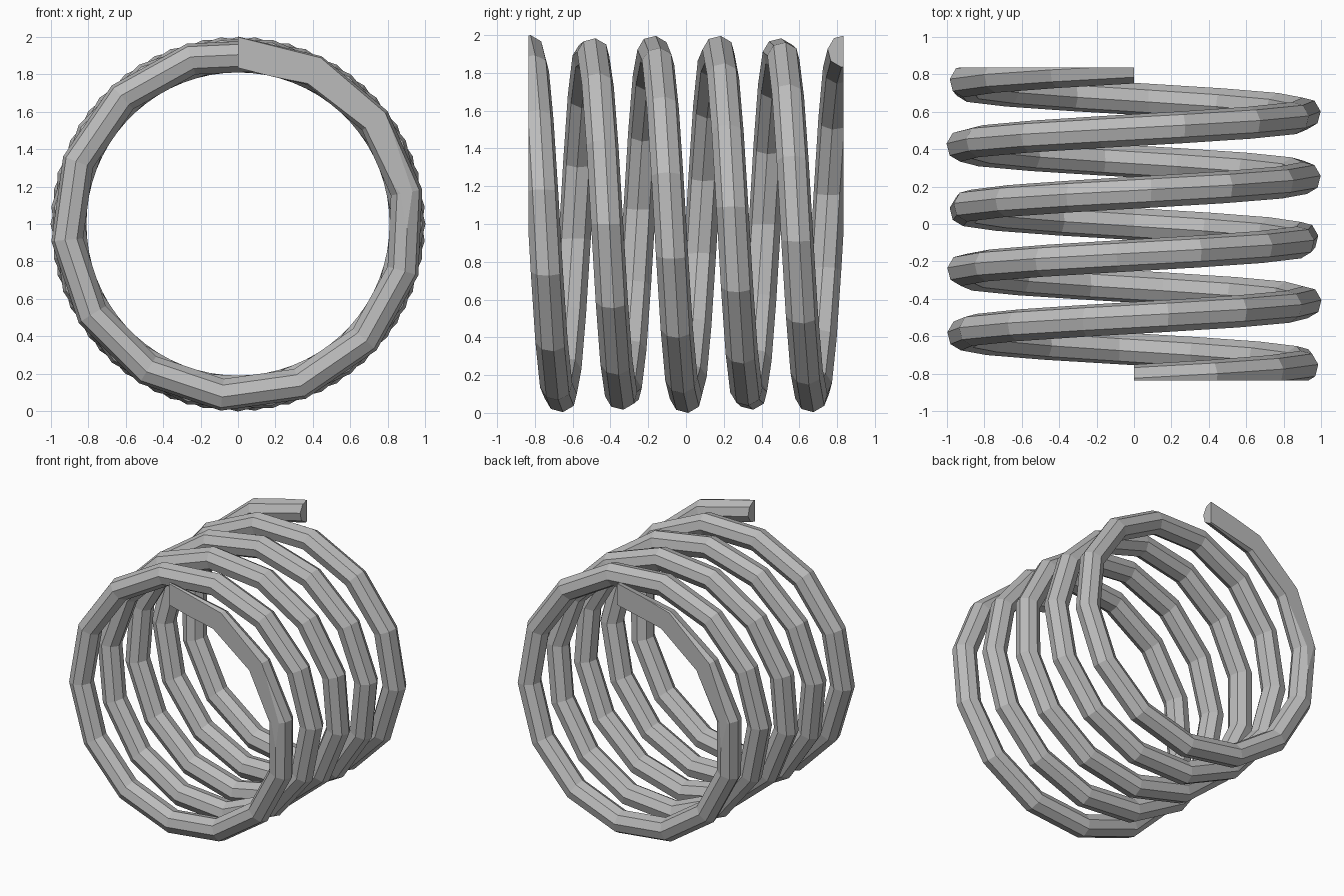
import bpy, bmesh
from math import pi, sin, cos, radians
from mathutils import Vector

cube = bpy.data.objects.get("Cube")
if cube:
    bpy.data.objects.remove(cube)

TURNS, STEPS, SIDES = 5, 68, 8
COIL_R, WIRE_R, HALF = 0.915, 0.086, 0.835
PHASE = radians(8)

# Plain steel
steel = bpy.data.materials.new("steel_grey")
steel.use_nodes = True
grey = (0.5, 0.5, 0.5, 1)
steel.diffuse_color = grey
steel.node_tree.nodes["Principled BSDF"].inputs["Base Color"].default_value = grey


def wire_ring(bm, step):
    """One octagonal section of the wire, square to the coil's radius."""
    t = step / STEPS
    a = 2 * pi * TURNS * t
    radial = Vector((sin(a), 0, cos(a)))
    centre = radial * COIL_R + Vector((0, HALF * (2 * t - 1), 1))
    ring = []
    for k in range(SIDES):
        b = PHASE + 2 * pi * k / SIDES
        ring.append(bm.verts.new(centre + WIRE_R * (radial * cos(b) + Vector((0, sin(b), 0)))))
    return ring


# Wire swept along the helix
bm = bmesh.new()
rings = [wire_ring(bm, i) for i in range(STEPS + 1)]
for r, s in zip(rings, rings[1:]):
    for k in range(SIDES):
        n = (k + 1) % SIDES
        bm.faces.new((r[k], r[n], s[n], s[k]))
bm.faces.new(rings[0])
bm.faces.new(rings[-1])

# Both ends ground flat
for side in (-1, 1):
    cut = bmesh.ops.bisect_plane(
        bm, geom=bm.verts[:] + bm.edges[:] + bm.faces[:], dist=1e-5,
        plane_co=(0, side * HALF, 0), plane_no=(0, side, 0), clear_outer=True)
    rim = [e for e in cut["geom_cut"] if isinstance(e, bmesh.types.BMEdge)]
    bmesh.ops.triangle_fill(bm, edges=rim, use_beauty=True, normal=(0, side, 0))
bmesh.ops.recalc_face_normals(bm, faces=bm.faces[:])

mesh = bpy.data.meshes.new("coil_spring")
bm.to_mesh(mesh)
bm.free()
mesh.materials.append(steel)
spring = bpy.data.objects.new("coil_spring", mesh)
bpy.context.collection.objects.link(spring)
